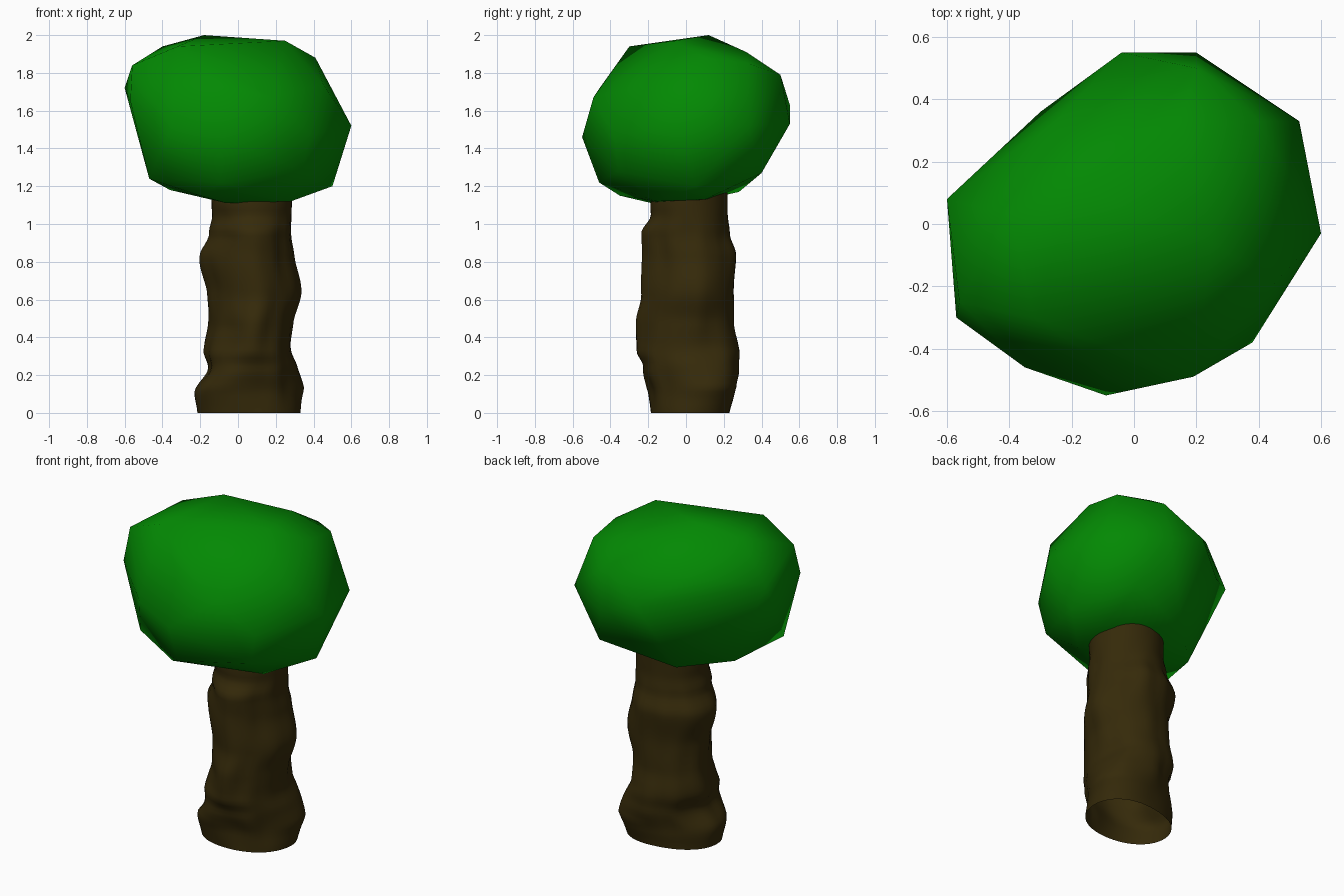
import bpy
import bmesh
from math import cos, sin, pi, radians
from mathutils import Vector, noise

default_cube = bpy.data.objects.get("Cube")
if default_cube:
    bpy.data.objects.remove(default_cube, do_unlink=True)


def make_material(name, colour):
    material = bpy.data.materials.new(name)
    material.use_nodes = True
    material.diffuse_color = colour
    material.node_tree.nodes["Principled BSDF"].inputs["Base Color"].default_value = colour
    return material


def finish_object(name, bm, material, sharp_angle):
    """Turn a bmesh into a smooth-shaded object with one material."""
    bmesh.ops.recalc_face_normals(bm, faces=bm.faces)
    mesh = bpy.data.meshes.new(name)
    bm.to_mesh(mesh)
    bm.free()
    mesh.materials.append(material)
    part = bpy.data.objects.new(name, mesh)
    bpy.context.collection.objects.link(part)
    bpy.ops.object.select_all(action="DESELECT")
    part.select_set(True)
    bpy.context.view_layer.objects.active = part
    bpy.ops.object.shade_smooth_by_angle(angle=radians(sharp_angle))
    return part


leaf_green = make_material("leaf green", (0.001, 0.25, 0.001, 1))
bark_brown = make_material("bark brown", (0.036, 0.023, 0.003, 1))

# Foliage: a chunky faceted crown, wrapped around its corner points
crown_corners = [
    # top
    (-.18, .12, 2), (.25, -.06, 1.97), (-.32, -.3, 1.94), (-.4, .03, 1.94),
    (.15, .32, 1.91),
    # shoulder
    (-.56, -.25, 1.84), (.41, .1, 1.88), (.4, .33, 1.85), (.2, .5, 1.79),
    (-.25, .33, 1.78), (.19, -.49, 1.67), (.45, -.19, 1.74), (-.09, -.45, 1.73),
    # widest belt
    (-.6, .08, 1.72), (-.57, -.3, 1.65), (-.35, -.46, 1.52), (-.09, -.55, 1.46),
    (.38, -.38, 1.47), (.6, -.03, 1.52), (.53, .33, 1.52), (.2, .55, 1.53),
    (-.04, .55, 1.63), (-.3, .36, 1.55),
    # underside
    (-.47, -.28, 1.24), (-.36, .04, 1.18), (-.09, -.46, 1.22), (.5, .05, 1.2),
    (.31, .4, 1.27), (-.13, .28, 1.17), (.3, .1, 1.13), (-.06, -.18, 1.11),
    (-.2, -.35, 1.15), (.28, -.15, 1.12), (.34, -.36, 1.28),
]
bm = bmesh.new()
for corner in crown_corners:
    bm.verts.new(corner)
hull = bmesh.ops.convex_hull(bm, input=bm.verts)
loose = {v for v in hull["geom_interior"] if isinstance(v, bmesh.types.BMVert)}
bmesh.ops.delete(bm, geom=list(loose), context="VERTS")
finish_object("foliage", bm, leaf_green, 80)

# Trunk: stacked rings between knobbly side outlines, open at both ends
# each row: height, then the reach to -x, +x, -y and +y
trunk_outline = [
    (0, .21, .32, .18, .22),
    (.1, .22, .31, .18, .23),
    (.24, .15, .3, .22, .265),
    (.33, .18, .285, .26, .28),
    (.48, .16, .3, .27, .255),
    (.63, .165, .33, .24, .255),
    (.83, .21, .295, .24, .265),
    (.95, .165, .285, .25, .23),
    (1.05, .14, .285, .19, .22),
    (1.25, .14, .285, .18, .22),
]
SIDES = 48
RINGS = 56
AXIS_X = .07
AXIS_Y = .02


def outline_at(z):
    """Blend smoothly between the outline rows around height z."""
    for low, high in zip(trunk_outline, trunk_outline[1:]):
        if z <= high[0]:
            t = (z - low[0]) / (high[0] - low[0])
            t = t * t * (3 - 2 * t)
            return [a + (b - a) * t for a, b in zip(low[1:], high[1:])]
    return trunk_outline[-1][1:]


def bark_bump(angle, z):
    """Long vertical lumps that fade out at the top and bottom."""
    sample = Vector((cos(angle) * 2.2, sin(angle) * 2.2, z * 3.5))
    fade = min(1, z * 6, max(0, (1.1 - z) * 5))
    return noise.noise(sample) * .018 * fade


def root_flare(angle, z):
    """Two roots swelling diagonally out of the foot of the trunk."""
    along = cos(angle - pi / 4)
    size = .075 if along > 0 else .045
    return size * along ** 4 * max(0, 1 - abs(z - .13) / .22)


def waist_pinch(angle, z):
    """Flatten the trunk's diagonal side between the roots and the crown."""
    along = max(0, cos(angle - pi * 5 / 4))
    across = max(0, cos(angle - pi * 7 / 4))
    height = max(0, min(1, (z - .25) * 5, (1.1 - z) * 6))
    return (.045 * along ** 6 + .02 * across ** 6) * height


bm = bmesh.new()
rings = []
top = trunk_outline[-1][0]
for level in range(RINGS + 1):
    z = top * level / RINGS
    left, right, front, back = outline_at(z)
    ring = []
    for side in range(SIDES):
        angle = 2 * pi * side / SIDES
        c, s = cos(angle), sin(angle)
        bump = bark_bump(angle, z) + root_flare(angle, z) - waist_pinch(angle, z)
        reach_x = right - AXIS_X if c > 0 else left + AXIS_X
        reach_y = back - AXIS_Y if s > 0 else front + AXIS_Y
        ring.append(bm.verts.new((AXIS_X + c * (reach_x + bump),
                                  AXIS_Y + s * (reach_y + bump), z)))
    rings.append(ring)
for lower, upper in zip(rings, rings[1:]):
    for i in range(SIDES):
        j = (i + 1) % SIDES
        bm.faces.new((lower[i], lower[j], upper[j], upper[i]))
finish_object("trunk", bm, bark_brown, 50)
